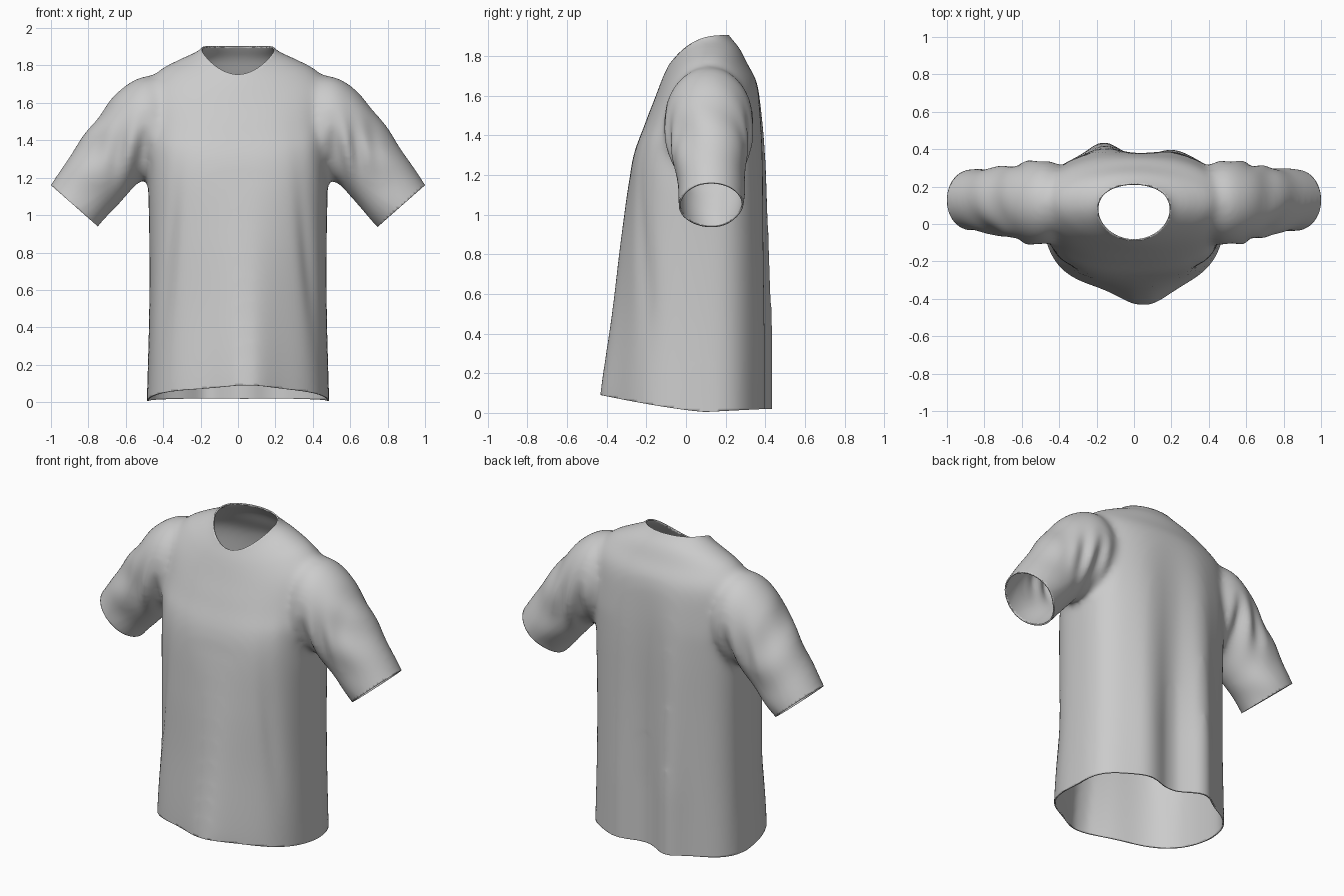
import bpy, bmesh, math
from mathutils import Vector

start_cube = bpy.data.objects.get("Cube")
if start_cube:
    bpy.data.objects.remove(start_cube, do_unlink=True)

SEGMENTS = 72


def bump(value, centre, width):
    return math.exp(-((value - centre) / width) ** 2)


def clamp(value):
    return max(0.0, min(1.0, value))


def smooth_rows(rows, steps=6):
    """Interpolate parameter rows with a Catmull-Rom spline."""
    out = []
    for i in range(len(rows) - 1):
        a, b, c, d = (rows[max(0, min(len(rows) - 1, i + k))] for k in (-1, 0, 1, 2))
        for s in range(steps):
            t = s / steps
            out.append([q + 0.5 * t * (r - p + t * (2 * p - 5 * q + 4 * r - e
                        + t * (3 * (q - r) + e - p)))
                        for p, q, r, e in zip(a, b, c, d)])
    return out + [list(rows[-1])]


def power(value, exponent):
    return math.copysign(abs(value) ** exponent, value)


def loft(bm, rings):
    """Skin a list of rings of points into a closed solid."""
    loops = [[bm.verts.new(p) for p in ring] for ring in rings]
    for low, high in zip(loops, loops[1:]):
        for i in range(len(low)):
            j = (i + 1) % len(low)
            bm.faces.new((low[i], low[j], high[j], high[i]))
    bm.faces.new(loops[0])
    bm.faces.new(loops[-1])


def torso_ring(row):
    front_z, side_z, back_z, half_width, front_y, back_y, side_y = row
    points = []
    for i in range(SEGMENTS):
        angle = math.tau * i / SEGMENTS
        c, s = math.cos(angle), math.sin(angle)
        lower = clamp((1.78 - side_z) / 0.4)
        squareness = 1 - (0.22 if s > 0 else 0.3) * lower
        x = half_width * power(c, squareness)
        y = side_y + (back_y - side_y if s > 0 else side_y - front_y) * power(s, squareness)
        z = side_z + ((back_z if s > 0 else front_z) - side_z) * s * s
        # hanging pleats on the back, one soft ridge on the front
        if s > 0:
            pleats = (0.06 * bump(x, -0.17, 0.09) + 0.025 * bump(x, 0.22, 0.09)
                      - 0.035 * bump(x, 0.03, 0.09))
            y += pleats * s * clamp((1.7 - z) / 1.3)
        else:
            y += 0.1 * bump(x, 0.05, 0.16) * s * clamp((1.2 - z) / 1.1)
        points.append((x, y, z))
    return points


def sleeve_ring(row, side):
    top_x, top_z, low_x, low_z, front_y, back_y = row
    points = []
    for i in range(SEGMENTS):
        angle = math.tau * i / SEGMENTS
        u = 0.5 + 0.5 * math.cos(angle)
        y = (front_y + back_y) / 2 + (back_y - front_y) / 2 * math.sin(angle)
        points.append((side * (low_x + (top_x - low_x) * u), y, low_z + (top_z - low_z) * u))
    return points


# front z, side z, back z, half width, front y, back y, side y
torso = [
    (-0.2, -0.2, -0.2, 0.495, -0.345, 0.39, 0.11),
    (0.1, 0.1, 0.1, 0.485, -0.34, 0.39, 0.11),
    (0.5, 0.5, 0.5, 0.475, -0.315, 0.39, 0.11),
    (0.9, 0.9, 0.9, 0.475, -0.3, 0.39, 0.11),
    (1.25, 1.25, 1.25, 0.485, -0.275, 0.39, 0.11),
    (1.45, 1.5, 1.5, 0.5, -0.21, 0.38, 0.12),
    (1.58, 1.67, 1.66, 0.5, -0.16, 0.36, 0.12),
    (1.66, 1.775, 1.76, 0.42, -0.13, 0.31, 0.12),
    (1.71, 1.835, 1.84, 0.31, -0.11, 0.27, 0.12),
    (1.75, 1.89, 1.9, 0.2, -0.09, 0.22, 0.11),
    (1.83, 1.98, 1.98, 0.15, -0.05, 0.17, 0.1),
]
# top x, top z, underside x, underside z, front y, back y
sleeve = [
    (0.34, 1.71, 0.32, 1.3, -0.04, 0.28),
    (0.49, 1.745, 0.44, 1.21, -0.11, 0.34),
    (0.63, 1.67, 0.53, 1.17, -0.1, 0.33),
    (0.755, 1.52, 0.6, 1.1, -0.07, 0.31),
    (0.88, 1.345, 0.67, 1.02, -0.05, 0.3),
    (1.0, 1.165, 0.745, 0.94, -0.035, 0.29),
    (1.1, 1.015, 0.815, 0.87, -0.03, 0.28),
]

bm = bmesh.new()
loft(bm, [torso_ring(r) for r in smooth_rows(torso)])
for side in (-1, 1):
    loft(bm, [sleeve_ring(r, side) for r in smooth_rows(sleeve)])
bmesh.ops.recalc_face_normals(bm, faces=bm.faces)
mesh = bpy.data.meshes.new("shirt")
bm.to_mesh(mesh)
bm.free()
shirt = bpy.data.objects.new("shirt", mesh)
bpy.context.collection.objects.link(shirt)

# fuse torso and sleeves into one cloth surface
remesh = shirt.modifiers.new("fuse", 'REMESH')
remesh.mode = 'VOXEL'
remesh.voxel_size = 0.016
bm = bmesh.new()
bm.from_object(shirt, bpy.context.evaluated_depsgraph_get())
shirt.modifiers.clear()
for _ in range(12):
    bmesh.ops.smooth_vert(bm, verts=bm.verts, factor=0.5,
                          use_axis_x=True, use_axis_y=True, use_axis_z=True)

# creases round the armholes and down the front sides
bm.normal_update()
shifts = []
for v in bm.verts:
    x, y, z = v.co
    ax = abs(x)
    near = bump(ax, 0.58, 0.12) * bump(z, 1.34, 0.14)
    push = 0.012 * near * math.sin(52 * ax + 9 * z + 5 * x)
    push += 0.005 * bump(ax, 0.78, 0.12) * math.sin(24 * z + 14 * y + 3 * x) * clamp(ax * 8 - 4.5)
    push -= 0.018 * bump(ax, 0.5, 0.035) * bump(z, 1.32, 0.12)
    if y < 0.05 and ax < 0.5:
        push -= 0.014 * bump(ax, 0.33 + 0.1 * (1.2 - z), 0.04) * bump(z, 0.75, 0.4)
    shifts.append(v.normal * push)
for v, shift in zip(bm.verts, shifts):
    v.co += shift


def trim(region, offset, point, normal):
    """Cut away an opening along a plane bent by a height offset."""
    for v in bm.verts:
        v.co.z -= offset(v.co)
    faces = [f for f in bm.faces if region(f.calc_center_median())]
    geom = set(faces)
    for f in faces:
        geom.update(f.edges)
        geom.update(f.verts)
    bmesh.ops.bisect_plane(bm, geom=list(geom), plane_co=point, plane_no=normal,
                           clear_outer=True)
    for v in bm.verts:
        v.co.z += offset(v.co)


def hem_height(p):
    return 0.005 + 0.085 * clamp((0.1 - p.y) / 0.53) ** 1.3 + 0.015 * clamp((p.y - 0.1) / 0.3)


def neck_height(p):
    return 1.905 - 0.155 * clamp((0.21 - p.y) / 0.3) ** 2.7


trim(lambda p: p.z < 0.3, hem_height, (0, 0, 0), (0, 0, -1))
trim(lambda p: abs(p.x) < 0.3 and p.z > -0.25, neck_height, (0, 0, 0), (0, 0, 1))
for side in (-1, 1):
    cuff = Vector((side, 0, 1.16))
    trim(lambda p: p.x * side > 0.6, lambda p: 0, cuff, (side * 0.66, 0, -0.75))

bm.to_mesh(mesh)
bm.free()

# cloth thickness
cloth = shirt.modifiers.new("cloth_thickness", 'SOLIDIFY')
cloth.thickness = 0.008
cloth.offset = -1

grey = bpy.data.materials.new("light_grey_cloth")
grey.use_nodes = True
colour = (0.6, 0.6, 0.6, 1)
grey.diffuse_color = colour
grey.node_tree.nodes["Principled BSDF"].inputs["Base Color"].default_value = colour
mesh.materials.clear()
mesh.materials.append(grey)

bpy.ops.object.select_all(action='DESELECT')
shirt.select_set(True)
bpy.context.view_layer.objects.active = shirt
bpy.ops.object.shade_smooth_by_angle(angle=math.radians(50))
